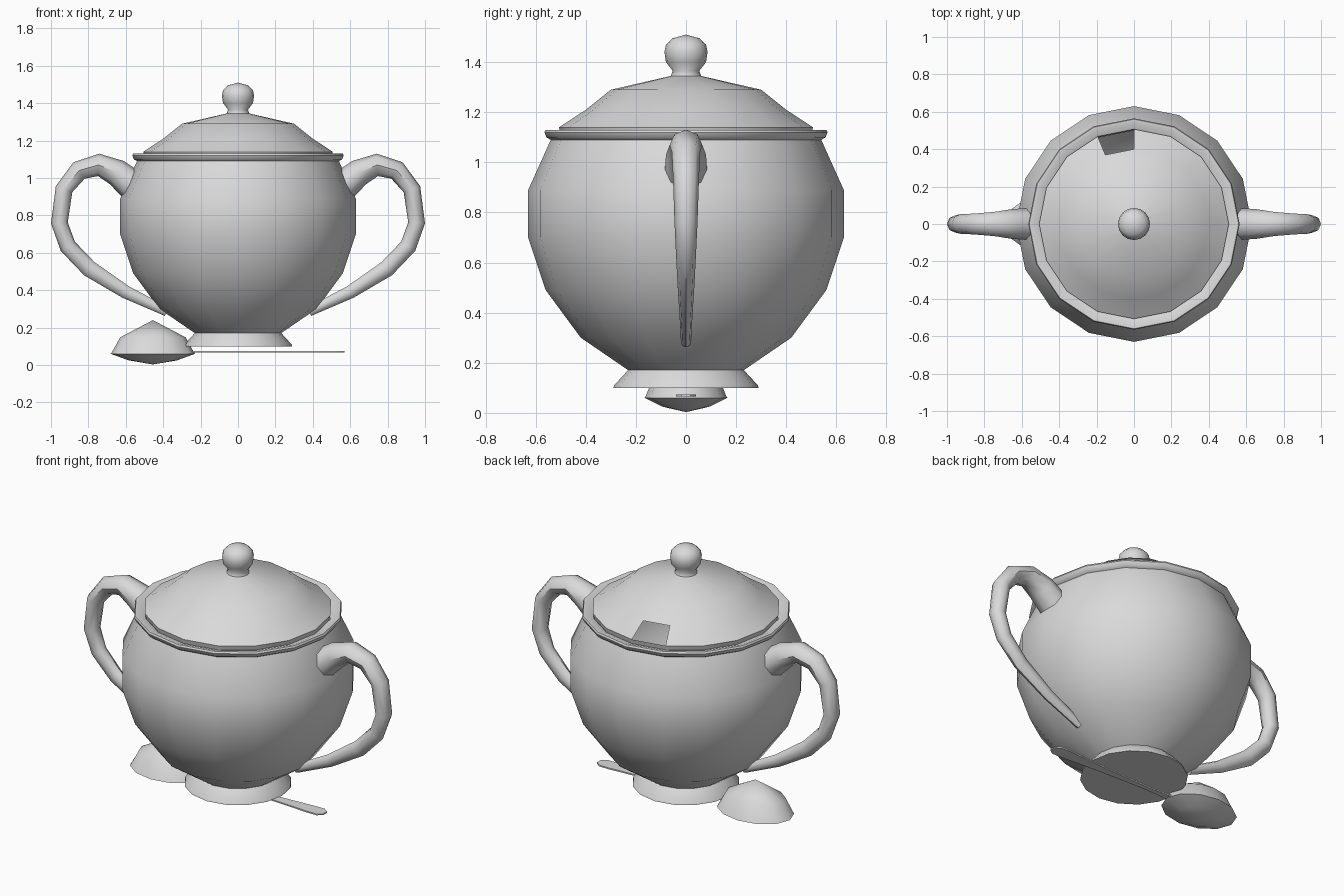
import bpy, bmesh, math
from mathutils import Vector

if "Cube" in bpy.data.objects:
    bpy.data.objects.remove(bpy.data.objects["Cube"])

clay = bpy.data.materials.new("light_grey")
clay.diffuse_color = (0.7, 0.7, 0.7, 1)
clay.use_nodes = True
clay.node_tree.nodes["Principled BSDF"].inputs["Base Color"].default_value = clay.diffuse_color


def finish(name, bm, angle=40):
    bmesh.ops.recalc_face_normals(bm, faces=bm.faces)
    mesh = bpy.data.meshes.new(name)
    bm.to_mesh(mesh)
    bm.free()
    ob = bpy.data.objects.new(name, mesh)
    bpy.context.collection.objects.link(ob)
    mesh.materials.append(clay)
    bpy.ops.object.select_all(action='DESELECT')
    ob.select_set(True)
    bpy.context.view_layer.objects.active = ob
    bpy.ops.object.shade_smooth_by_angle(angle=math.radians(angle))
    return ob


def skin(bm, rings):
    """Join neighbouring rings of vertices with faces; one-vertex rings become tips."""
    for a, b in zip(rings, rings[1:]):
        n = max(len(a), len(b))
        for i in range(n):
            j = (i + 1) % n
            if len(a) == 1:
                bm.faces.new((a[0], b[j], b[i]))
            elif len(b) == 1:
                bm.faces.new((a[i], a[j], b[0]))
            else:
                bm.faces.new((a[i], a[j], b[j], b[i]))


def lathe(profile, sides=16, squash=1.0, cx=0.0):
    """Turn (radius, z) points around a vertical axis."""
    bm = bmesh.new()
    rings = []
    for r, z in profile:
        n = sides if r > 0 else 1
        rings.append([bm.verts.new((cx + r * math.cos(2 * math.pi * i / n),
                                    squash * r * math.sin(2 * math.pi * i / n), z))
                      for i in range(n)])
    skin(bm, rings)
    return bm


# Bowl with rolled rim
finish("bowl", lathe([(0.23, 0.17), (0.42, 0.30), (0.56, 0.49), (0.63, 0.70), (0.63, 0.89),
                      (0.54, 1.09), (0.557, 1.10), (0.565, 1.12), (0.56, 1.13),
                      (0.545, 1.13), (0.505, 1.115)]))

# Flared foot with closed underside
finish("foot", lathe([(0.23, 0.172), (0.287, 0.11), (0.29, 0.10), (0, 0.10)]))

# Lid with a spoon opening at the back
bm = lathe([(0.50, 1.11), (0.507, 1.14), (0.40, 1.21), (0.30, 1.29), (0.06, 1.345)])
opening = []
for f in bm.faces:
    c = f.calc_center_median()
    if 1.14 < c.z < 1.21 and 90 < math.degrees(math.atan2(c.y, c.x)) < 112.5:
        opening.append(f)
bmesh.ops.delete(bm, geom=opening, context='FACES')
finish("lid", bm)

# Round knob on a short neck
finish("knob", lathe([(0.062, 1.343), (0.053, 1.365), (0.08, 1.40), (0.086, 1.44),
                      (0.08, 1.47), (0.055, 1.495), (0, 1.51)]), 60)

# Tapering loop handle: x, z, half thickness, half width; mirrored to the other side
path = [(0.55, 0.95, 0.085, 0.085), (0.65, 1.03, 0.072, 0.08), (0.745, 1.07, 0.06, 0.065),
        (0.85, 1.04, 0.053, 0.056), (0.93, 0.94, 0.047, 0.052), (0.955, 0.76, 0.045, 0.046),
        (0.91, 0.635, 0.045, 0.04), (0.795, 0.515, 0.045, 0.034), (0.60, 0.39, 0.035, 0.026),
        (0.38, 0.285, 0.025, 0.02)]
bm = bmesh.new()
rings = []
for k, (x, z, t, w) in enumerate(path):
    p, q = path[max(k - 1, 0)], path[min(k + 1, len(path) - 1)]
    d = Vector((q[0] - p[0], 0, q[1] - p[1])).normalized()
    out = Vector((-d.z, 0, d.x))
    ring = []
    for i in range(8):
        a = 2 * math.pi * i / 8
        ring.append(bm.verts.new(Vector((x, 0, z)) + out * t * math.cos(a)
                                 + Vector((0, w * math.sin(a), 0))))
    rings.append(ring)
skin(bm, rings)
bm.faces.new(rings[0])
bm.faces.new(rings[-1])
handle = finish("handles", bm, 50)
handle.modifiers.new("both_sides", 'MIRROR')

# Spoon bowl with its heaped filling
finish("spoon_bowl", lathe([(0, 0.003), (0.13, 0.025), (0.226, 0.06), (0.22, 0.067),
                            (0.175, 0.148), (0, 0.24)], 12, 0.73, -0.455))

# Thin flat spoon handle with a rounded end
half = [(-0.26, 0.02), (-0.10, 0.014), (0.20, 0.022), (0.48, 0.04), (0.54, 0.04), (0.57, 0.018)]
outline = half + [(x, -y) for x, y in reversed(half)]
bm = bmesh.new()
face = bm.faces.new([bm.verts.new((x, y, 0.066)) for x, y in outline])
up = bmesh.ops.extrude_face_region(bm, geom=[face])
bmesh.ops.translate(bm, vec=(0, 0, 0.008),
                    verts=[v for v in up["geom"] if isinstance(v, bmesh.types.BMVert)])
finish("spoon_handle", bm)
